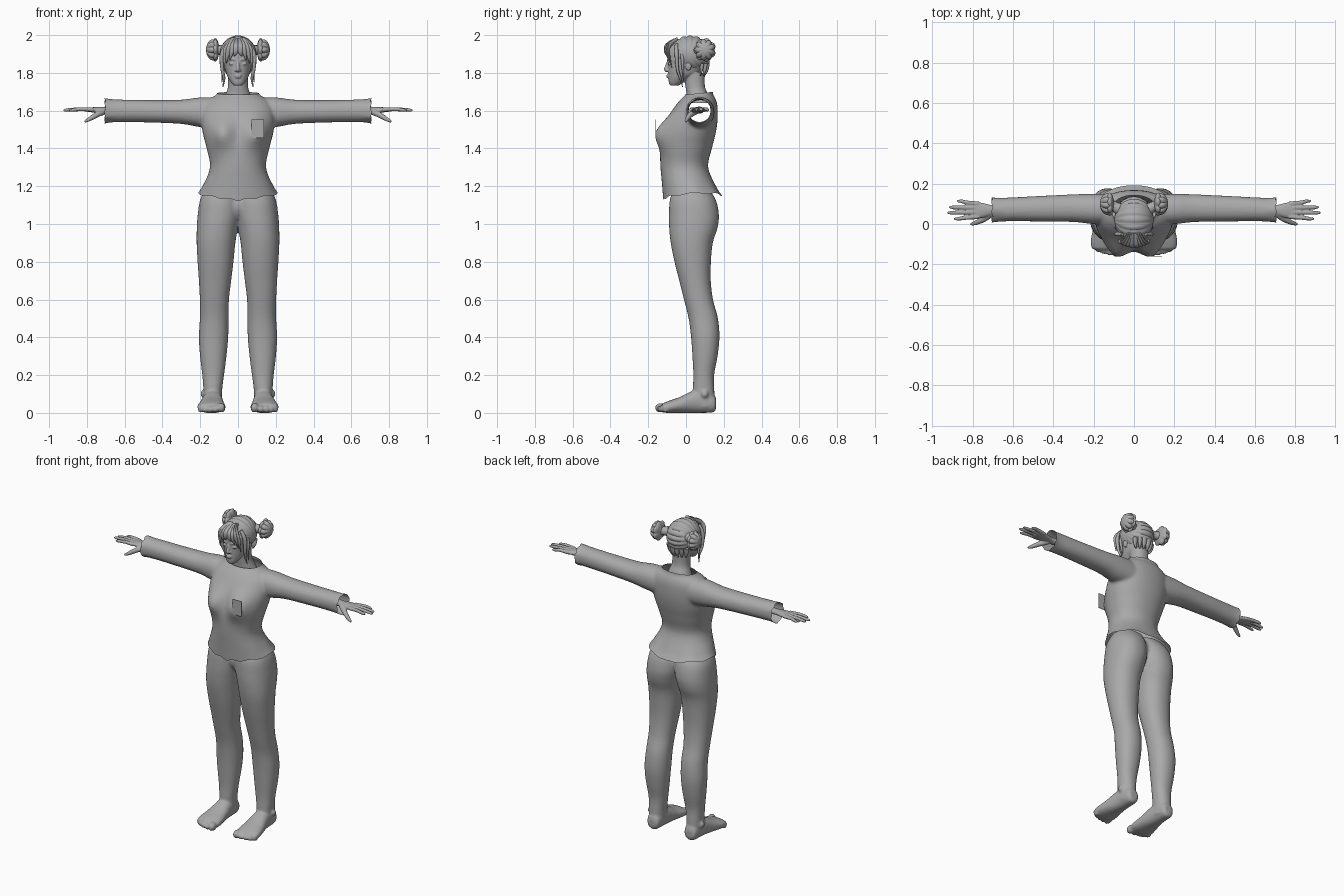
import bpy, bmesh, math
from mathutils import Vector, Matrix

grey = bpy.data.materials.new("plain_grey")
grey.diffuse_color = (0.40, 0.40, 0.40, 1)


def smooth_rows(rows, n=4):
    """Catmull-Rom interpolation of a list of number tuples."""
    out = []
    for i in range(len(rows) - 1):
        p = [rows[max(0, min(len(rows) - 1, i + k))] for k in (-1, 0, 1, 2)]
        for s in range(n):
            t = s / n
            out.append([0.5 * (2 * b + (c - a) * t + (2 * a - 5 * b + 4 * c - d) * t * t
                               + (3 * b - a - 3 * c + d) * t ** 3) for a, b, c, d in zip(*p)])
    out.append(list(rows[-1]))
    return out


def skin(bm, rings):
    """Closed tube through rings of points."""
    vs = [[bm.verts.new(p) for p in r] for r in rings]
    n = len(vs[0])
    for a, b in zip(vs, vs[1:]):
        for i in range(n):
            bm.faces.new((a[i], a[(i + 1) % n], b[(i + 1) % n], b[i]))
    bm.faces.new(vs[0])
    bm.faces.new(vs[-1])
    return [v for r in vs for v in r]


def loft(bm, axis, rows, seg=40, p=0.92):
    """Rows are (position, min a, max a, min b, max b) along an axis."""
    rings = []
    for t, a0, a1, b0, b1 in smooth_rows(rows):
        ring = []
        for i in range(seg):
            c, s = math.cos(math.tau * i / seg), math.sin(math.tau * i / seg)
            a = (a0 + a1) / 2 + (a1 - a0) / 2 * math.copysign(abs(c) ** p, c)
            b = (b0 + b1) / 2 + (b1 - b0) / 2 * math.copysign(abs(s) ** p, s)
            ring.append({'x': (t, a, b), 'y': (a, t, b), 'z': (a, b, t)}[axis])
        rings.append(ring)
    return skin(bm, rings)


def tube(bm, pts, flat=1.0, seg=12):
    """Tapered tube through (x, y, z, radius) points, thinner along y if flat < 1."""
    pts = smooth_rows(pts, 5)
    rings = []
    for i, q in enumerate(pts):
        t = Vector(pts[min(i + 1, len(pts) - 1)][:3]) - Vector(pts[max(i - 1, 0)][:3])
        u = t.cross(Vector((0, 1, 0.3))).normalized()
        w = t.cross(u).normalized() * flat
        rings.append([Vector(q[:3]) + q[3] * (u * math.cos(math.tau * k / seg)
                      + w * math.sin(math.tau * k / seg)) for k in range(seg)])
    return skin(bm, rings)


def ball(bm, c, r, ridges=0, depth=0.0, seg=24):
    """Ellipsoid with poles on x and optional grooves running pole to pole."""
    vs = bmesh.ops.create_uvsphere(bm, u_segments=seg, v_segments=max(12, seg // 3), radius=1,
                                   matrix=Matrix.Rotation(math.pi / 2, 4, 'Y'))['verts']
    for v in vs:
        k = 1 - depth + depth * 2 * abs(math.sin(ridges / 2 * math.atan2(v.co.z, v.co.y)))
        v.co = Vector((c[0] + r[0] * v.co.x, c[1] + r[1] * v.co.y * k, c[2] + r[2] * v.co.z * k))
    return vs


def mirror(bm):
    d = bmesh.ops.duplicate(bm, geom=bm.verts[:] + bm.edges[:] + bm.faces[:])['geom']
    for v in d:
        if isinstance(v, bmesh.types.BMVert):
            v.co.x *= -1


def finish(bm, name, voxel=0, cuts=(), shape=None, soften=3):
    """Make an object: fuse into one skin, trim openings, reshape, shade."""
    bmesh.ops.recalc_face_normals(bm, faces=bm.faces[:])
    me = bpy.data.meshes.new(name)
    bm.to_mesh(me)
    ob = bpy.data.objects.new(name, me)
    bpy.context.collection.objects.link(ob)
    if voxel:
        m = ob.modifiers.new("fuse", 'REMESH')
        m.mode, m.voxel_size = 'VOXEL', voxel
        m = ob.modifiers.new("soften", 'SMOOTH')
        m.iterations = soften
        dg = bpy.context.evaluated_depsgraph_get()
        me = bpy.data.meshes.new_from_object(ob.evaluated_get(dg))
        ob.modifiers.clear()
        ob.data = me
        bm.clear()
        bm.from_mesh(me)
    for co, no in cuts:
        bmesh.ops.bisect_plane(bm, geom=bm.verts[:] + bm.edges[:] + bm.faces[:],
                               plane_co=co, plane_no=no, clear_outer=True)
    if shape:
        for v in bm.verts:
            shape(v.co)
    bm.to_mesh(me)
    bm.free()
    me.materials.clear()
    me.materials.append(grey)
    for f in me.polygons:
        f.use_smooth = True
        f.material_index = 0
    me.set_sharp_from_angle(angle=math.radians(50))
    return ob


# Sweater: sleeves and torso fused, then opened at neck, cuffs and hem
bm = bmesh.new()
loft(bm, 'x', [(.08, .0, .15, 1.5, 1.67), (.2, .0, .15, 1.513, 1.67), (.3, .01, .147, 1.53, 1.658),
               (.45, .012, .14, 1.537, 1.656), (.6, .014, .132, 1.54, 1.658),
               (.68, .01, .13, 1.538, 1.661), (.74, .0, .14, 1.525, 1.67)])
mirror(bm)
torso = loft(bm, 'z', [(1.10, -.235, .235, -.115, .225), (1.15, -.21, .21, -.12, .192),
                       (1.2, -.186, .186, -.125, .16), (1.3, -.148, .148, -.135, .117),
                       (1.4, -.166, .166, -.135, .137), (1.48, -.186, .186, -.12, .157),
                       (1.55, -.195, .195, -.1, .167), (1.62, -.187, .187, -.06, .167),
                       (1.66, -.155, .155, -.028, .158), (1.69, -.11, .11, -.0, .143),
                       (1.75, -.1, .1, .01, .14)], 64)
for v in torso:  # bust
    if v.co.y < 0:
        v.co.y -= .054 * math.exp(-((abs(v.co.x) - .088) / .065) ** 2 - ((v.co.z - 1.48) / .075) ** 2)


def cloth(c):
    if c.z < 1.25:  # wavy hem
        w = (1.25 - c.z) / .1
        c.z += w * (.13 * abs(c.x) - .018 + .06 * c.y + .004 * math.sin(9 * math.atan2(c.y, c.x)))
    if abs(c.x) > .64:  # uneven cuffs
        a = math.atan2(c.z - 1.6, c.y - .07)
        w = (abs(c.x) - .64) / .06
        c.x += math.copysign(w * .007 * math.sin(4 * a + 1), c.x)
        c.z += w * .003 * math.sin(5 * a)


finish(bm, "sweater", .009, [((0, .07, 1.692), (0, -.1, 1)), ((.7, 0, 0), (1, 0, 0)),
                             ((-.7, 0, 0), (-1, 0, 0)), ((0, 0, 1.15), (0, 0, -1))], cloth)

# Chest patch
bm = bmesh.new()
bmesh.ops.create_cube(bm, size=1, matrix=Matrix.Translation((.105, -.16, 1.505))
                      @ Matrix.Diagonal((.066, .003, .098, 1)))
finish(bm, "chest_patch")

# Legs, hips and feet
bm = bmesh.new()
loft(bm, 'z', [(1.2, -.02, .165, -.06, .11), (1.13, -.02, .2, -.085, .157), (1.05, -.015, .213, -.09, .174),
               (.98, .0, .218, -.089, .167), (.9, .014, .219, -.081, .142), (.8, .024, .214, -.061, .132),
               (.7, .036, .207, -.036, .131), (.6, .048, .202, -.011, .143), (.5, .05, .202, .014, .169),
               (.4, .052, .207, .027, .177), (.3, .061, .201, .034, .167), (.2, .074, .189, .039, .149),
               (.12, .084, .183, .037, .15), (.03, .086, .18, .045, .152)])
loft(bm, 'y', [(.16, .11, .155, .025, .07), (.145, .092, .174, .003, .1), (.08, .085, .182, .0, .125),
               (.03, .08, .19, .0, .115), (-.03, .072, .205, .0, .085), (-.09, .065, .216, -.001, .064),
               (-.125, .07, .208, .004, .05)])
for x, y, r in ((.088, -.134, .025), (.121, -.136, .018), (.149, -.131, .017), (.175, -.122, .017), (.198, -.107, .017)):
    ball(bm, (x, y, r + .002), (r * .85, r * 1.2, r * 1.05))
ball(bm, (.187, .1, .1), (.012, .018, .018))
mirror(bm)
ball(bm, (0, .03, 1.1), (.12, .1, .095))
finish(bm, "legs_and_feet", .008)

# Hands
bm = bmesh.new()
loft(bm, 'x', [(.665, .045, .095, 1.583, 1.622), (.7, .045, .093, 1.587, 1.62), (.74, .034, .102, 1.588, 1.62),
               (.78, .027, .11, 1.592, 1.617), (.81, .03, .106, 1.596, 1.614)], 24)
for y0, y1, tip in ((.036, .026, .893), (.058, .056, .925), (.08, .083, .917), (.1, .113, .878)):
    tube(bm, [(.77, y0, 1.605, .0115), (.83, (y0 + y1) / 2, 1.608, .0105),
              (tip - .02, y1, 1.604, .009), (tip, y1, 1.601, .005)])
tube(bm, [(.705, .055, 1.598, .018), (.745, .025, 1.58, .0155), (.785, .006, 1.556, .0115), (.812, -.002, 1.541, .006)])
mirror(bm)
finish(bm, "hands", .004, soften=2)

# Head and neck
bm = bmesh.new()
loft(bm, 'z', [(1.732, -.022, .022, -.082, -.04), (1.745, -.034, .034, -.09, -.02), (1.77, -.05, .05, -.093, .02),
               (1.8, -.063, .063, -.095, .075), (1.85, -.073, .073, -.097, .11), (1.9, -.078, .078, -.099, .12),
               (1.95, -.07, .07, -.082, .112), (1.98, -.045, .045, -.04, .08)])
loft(bm, 'z', [(1.64, -.085, .085, .005, .135), (1.69, -.064, .064, .003, .115), (1.73, -.053, .053, -.003, .1),
               (1.8, -.053, .053, -.01, .1)])
tube(bm, [(0, -.092, 1.865, .008), (0, -.1, 1.84, .009), (0, -.106, 1.818, .011), (0, -.1, 1.808, .007)])
for z, w in ((1.787, .019), (1.777, .016)):  # lips
    ball(bm, (0, -.093, z), (w, .011, .005))
for s in (-1, 1):
    ball(bm, (s * .011, -.099, 1.813), (.007, .009, .006))     # nostril
    ball(bm, (s * .078, .012, 1.838), (.009, .017, .027))      # ear
    ball(bm, (s * .032, -.085, 1.848), (.016, .011, .007))     # eyelid
    tube(bm, [(s * .012, -.097, 1.868, .004), (s * .033, -.091, 1.873, .005), (s * .054, -.072, 1.866, .003)])
finish(bm, "head", .004, soften=2)

# Hair cap, grooved toward the buns
bm = bmesh.new()
ball(bm, (0, .022, 1.898), (.097, .112, .097), 18, .03, 108)
finish(bm, "hair_cap", 0, [((0, -.092, 1.93), (0, -.68, -.73))])

# Hair buns with ties
bm = bmesh.new()
ball(bm, (.133, .1, 1.922), (.036, .05, .052), 9, .09, 72)
ball(bm, (.12, .1, 1.922), (.02, .055, .058), 7, .08, 56)
tube(bm, [(.075, .075, 1.92, .03), (.1, .088, 1.921, .026), (.125, .1, 1.922, .03)])
mirror(bm)
finish(bm, "hair_buns")

# Fringe and side locks
bm = bmesh.new()
for x0, x1, x2, tip in ((.004, .012, .02, 1.888), (.01, .03, .044, 1.868), (.018, .048, .062, 1.85), (.026, .062, .074, 1.825)):
    y = -.108 + 5 * x1 ** 2
    tube(bm, [(x0, -.045, 1.978, .012), (x1 * .8, y + .004, 1.948, .015),
              (x1 * 1.1, y - .002, 1.91, .012), (x2, y + .006 + x2 * .1, tip, .002)], .5)
tube(bm, [(.055, -.05, 1.95, .012), (.083, -.05, 1.9, .013), (.083, -.045, 1.82, .01),
          (.074, -.03, 1.77, .007), (.08, -.018, 1.725, .002)], .8)
tube(bm, [(.08, -.02, 1.9, .012), (.087, -.018, 1.85, .01), (.08, -.015, 1.8, .007), (.086, -.012, 1.75, .002)], .8)
mirror(bm)
finish(bm, "fringe_and_locks")

# Nape strands
bm = bmesh.new()
for x in (.015, .04, .062):
    tube(bm, [(x, .118 - 8 * x * x, 1.85, .016), (x * .95, .112 - 8 * x * x, 1.815, .014), (x * .8, .1 - 6 * x * x, 1.785, .004)], .6)
mirror(bm)
finish(bm, "nape_strands")
